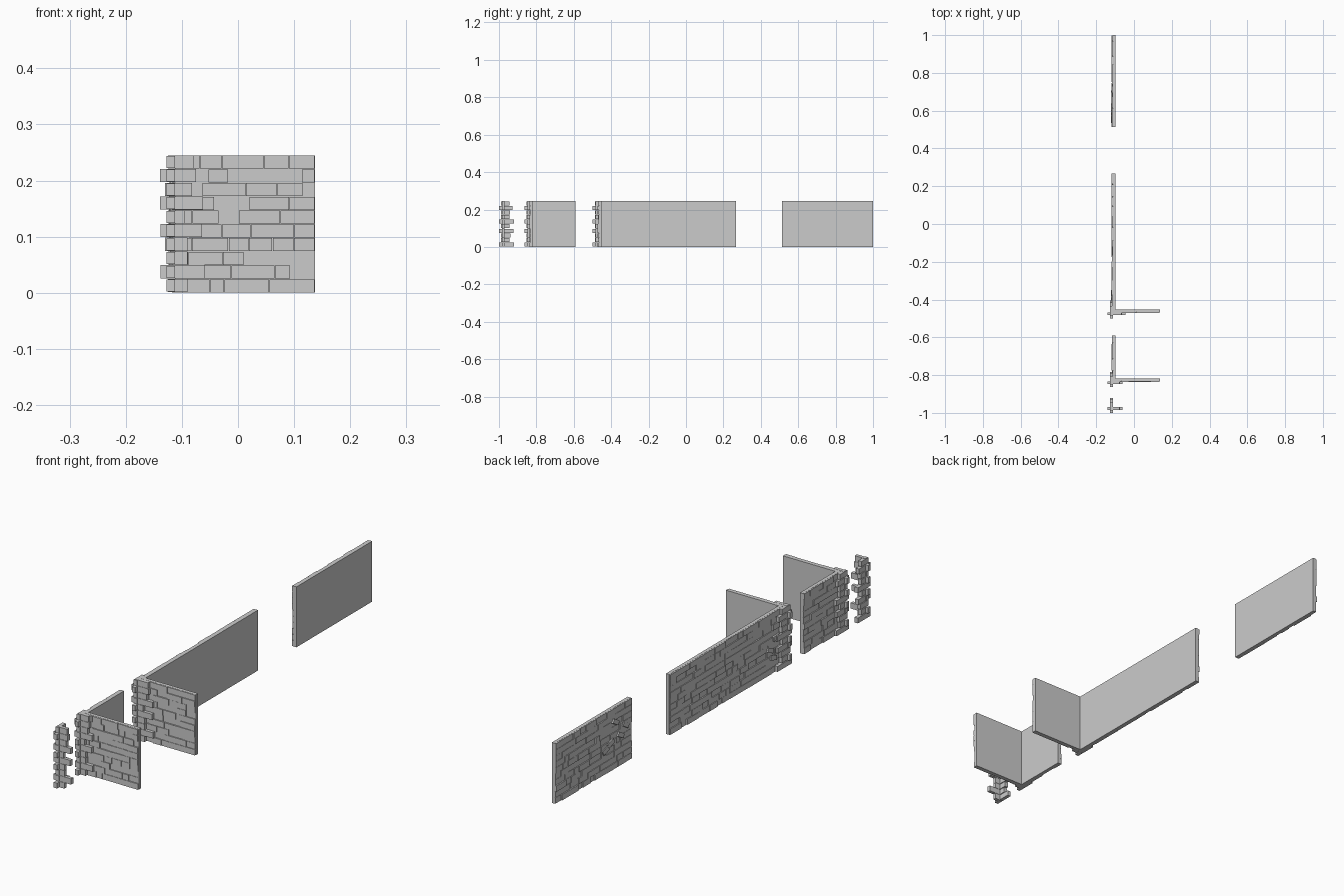
import bpy, bmesh, random
from mathutils import Matrix, Vector

random.seed(7)
if "Cube" in bpy.data.objects:
    bpy.data.objects.remove(bpy.data.objects["Cube"])

stone = bpy.data.materials.new("grey stone")
stone.use_nodes = True
colour = (0.6, 0.6, 0.6, 1)
stone.diffuse_color = colour
stone.node_tree.nodes["Principled BSDF"].inputs["Base Color"].default_value = colour

HEIGHT, ROWS = 0.245, 10
ROW = HEIGHT / ROWS
SIDE = -0.118                      # outer face of every side wall
INNER = -0.098
ARM_END = 0.137


def box(bm, low, high, tilt=None):
    low, high = Vector(low), Vector(high)
    matrix = Matrix.Translation((low + high) / 2)
    if tilt is not None:
        matrix = matrix @ tilt
    bmesh.ops.create_cube(bm, size=1, matrix=matrix @ Matrix.Diagonal((*(high - low), 1)))


def finish(bm, name):
    mesh = bpy.data.meshes.new(name)
    bm.to_mesh(mesh)
    bm.free()
    mesh.materials.append(stone)
    obj = bpy.data.objects.new(name, mesh)
    bpy.context.scene.collection.objects.link(obj)


def courses(start, end):
    """Yield start, end, bottom, top and relief for each brick of a wall face."""
    for row in range(ROWS):
        u = start
        while u < end:
            v = u + random.uniform(0.025, 0.08)
            if end - v < 0.02:
                v = end
            yield (u, v - 0.001, row * ROW + 0.0005, (row + 1) * ROW - 0.0005,
                   random.choice((0, 0.001, 0.002, 0.004)))
            u = v


def side_wall(name, y0, y1):
    bm = bmesh.new()
    box(bm, (SIDE + 0.006, y0, 0), (INNER, y1, HEIGHT))
    for u, v, z0, z1, inset in courses(y0, y1):
        box(bm, (SIDE + inset, u, z0), (INNER - 0.008, v, z1))
    finish(bm, name)


def front_wall(name, y):
    bm = bmesh.new()
    box(bm, (SIDE + 0.006, y + 0.006, 0), (ARM_END, y + 0.02, HEIGHT))
    for u, v, z0, z1, inset in courses(SIDE, ARM_END):
        box(bm, (u, y + inset, z0), (v, y + 0.012, z1))
    finish(bm, name)


# Right ends of the front stones, left ends likewise, and rear ends of the side stones
QUOIN_LEFT = (-.125, -.138, -.125, -.13, -.138, -.125, -.139, -.13, -.139, -.125)
QUOIN_RIGHT = (-.09, -.06, -.09, -.09, -.064, -.095, -.062, -.082, -.075, -.078)
QUOIN_BACK = (.053, .03, .035, .05, .028, .053, .03, .033, .045, .03)
LONG_SIDE = (0, 3, 5, 8)


def quoin(name, y, stretch=1.0):
    """Interlocking corner stones around the corner at the given front face."""
    bm = bmesh.new()
    for row in range(ROWS):
        z0, z1 = row * ROW + 0.001, (row + 1) * ROW
        reach = -0.125 + (QUOIN_RIGHT[row] + 0.125) * stretch
        box(bm, (QUOIN_LEFT[row], y - 0.011, z0), (reach, y + 0.003, z1))
        front = y - 0.027 if row in LONG_SIDE else y - 0.015
        box(bm, (-0.127, front, z0 + 0.001), (-0.112, y + QUOIN_BACK[row] * stretch, z1 - 0.001))
    finish(bm, name)


def loose_bricks(name, y0, y1, z0, z1, count):
    """Tilted stones where the side face is damaged."""
    bm = bmesh.new()
    for i in range(count):
        y = y0 + (y1 - y0) * (i + 0.5) / count
        z = random.uniform(z0, z1)
        tilt = Matrix.Rotation(random.uniform(-0.6, 0.6), 4, 'X') @ Matrix.Rotation(0.12, 4, 'Y')
        box(bm, (SIDE - 0.004, y - 0.02, z - 0.009), (SIDE + 0.008, y + 0.02, z + 0.009), tilt)
    finish(bm, name)


# Straight wall section
side_wall("straight_wall", 0.514, 1.0)
loose_bricks("straight_wall_loose_bricks", 0.54, 0.7, 0.07, 0.19, 5)

# Long corner section
side_wall("long_side_wall", -0.466, 0.268)
front_wall("long_corner_front_wall", -0.472)
quoin("long_corner_stones", -0.472, 1.25)
loose_bricks("long_wall_loose_bricks", -0.42, -0.36, 0.06, 0.16, 3)

# Short corner section
side_wall("short_side_wall", -0.83, -0.59)
front_wall("short_corner_front_wall", -0.837)
quoin("short_corner_stones", -0.837)

# Free-standing corner stones
quoin("separate_corner_stones", -0.973)
